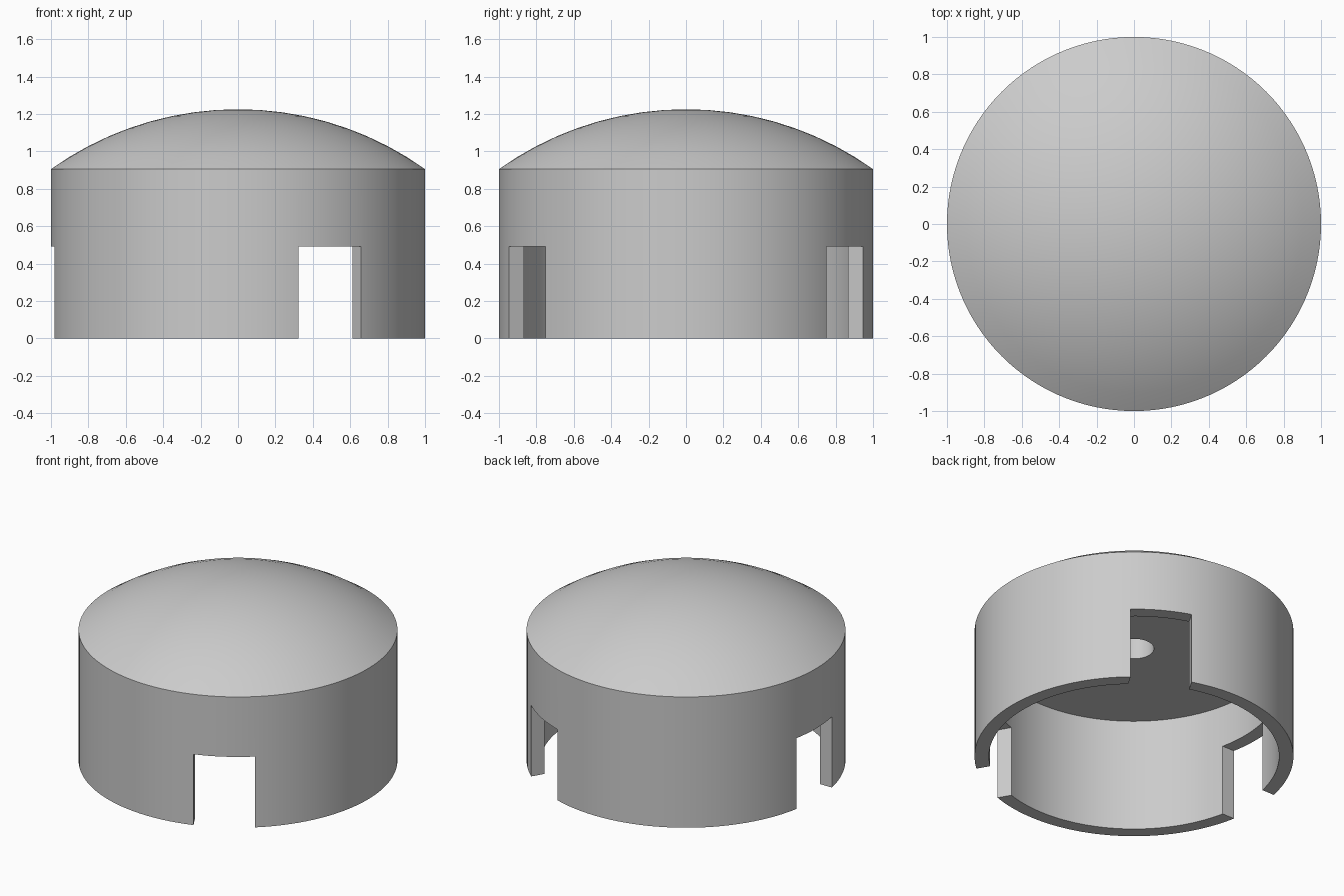
import bpy, bmesh, math
from mathutils import Matrix, Vector

cube = bpy.data.objects.get("Cube")
if cube:
    bpy.data.objects.remove(cube, do_unlink=True)

SEGMENTS = 120
DOME_RINGS = 9
INNER_R, WALL_H, TOP_H = 0.91, 0.905, 1.225
CEILING_H, BORE_R, BORE_TOP = 0.78, 0.125, 1.08
NOTCH_HALF, NOTCH_H = 0.194, 0.49

grey = bpy.data.materials.new("plain grey")
grey.use_nodes = True
colour = (0.6, 0.6, 0.6, 1)
grey.diffuse_color = colour
grey.node_tree.nodes["Principled BSDF"].inputs["Base Color"].default_value = colour


def new_object(name, bm):
    mesh = bpy.data.meshes.new(name)
    bmesh.ops.recalc_face_normals(bm, faces=bm.faces)
    bm.to_mesh(mesh)
    bm.free()
    obj = bpy.data.objects.new(name, mesh)
    bpy.context.collection.objects.link(obj)
    mesh.materials.append(grey)
    return obj


# Half section of the cap: spherical dome, wall, hollow and blind centre bore
rise = TOP_H - WALL_H
sphere_r = (1 + rise ** 2) / (2 * rise)
cap_angle = math.asin(1 / sphere_r)
profile = []
for i in range(DOME_RINGS + 1):
    a = cap_angle * i / DOME_RINGS
    profile.append((sphere_r * math.sin(a), TOP_H - sphere_r * (1 - math.cos(a))))
profile += [(1, 0), (INNER_R, 0), (INNER_R, CEILING_H),
            (BORE_R, CEILING_H), (BORE_R, BORE_TOP), (0, BORE_TOP)]

bm = bmesh.new()
verts = [bm.verts.new((r, 0, z)) for r, z in profile]
edges = [bm.edges.new(pair) for pair in zip(verts, verts[1:])]
bmesh.ops.spin(bm, geom=verts + edges, cent=(0, 0, 0), axis=(0, 0, 1),
               angle=math.tau, steps=SEGMENTS, use_merge=True)
bmesh.ops.remove_doubles(bm, verts=bm.verts, dist=0.0001)
cap = new_object("domed_cap", bm)

# Three straight-sided notches through the lower wall
bm = bmesh.new()
for k in range(3):
    turn = Matrix.Rotation(math.pi + k * math.tau / 3, 4, 'Z')
    shift = Matrix.Translation(Vector((0.9, 0, 0)))
    size = Matrix.Diagonal((0.6, 2 * NOTCH_HALF, 2 * NOTCH_H, 1))
    bmesh.ops.create_cube(bm, size=1, matrix=turn @ shift @ size)
cutter = new_object("notch_cutter", bm)
cutter.hide_render = True

bpy.ops.object.select_all(action='DESELECT')
bpy.context.view_layer.objects.active = cap
cap.select_set(True)
cut = cap.modifiers.new("notches", 'BOOLEAN')
cut.operation = 'DIFFERENCE'
cut.solver = 'EXACT'
cut.object = cutter
bpy.ops.object.modifier_apply(modifier=cut.name)
bpy.data.objects.remove(cutter, do_unlink=True)
bpy.ops.object.shade_smooth_by_angle(angle=math.radians(25))
